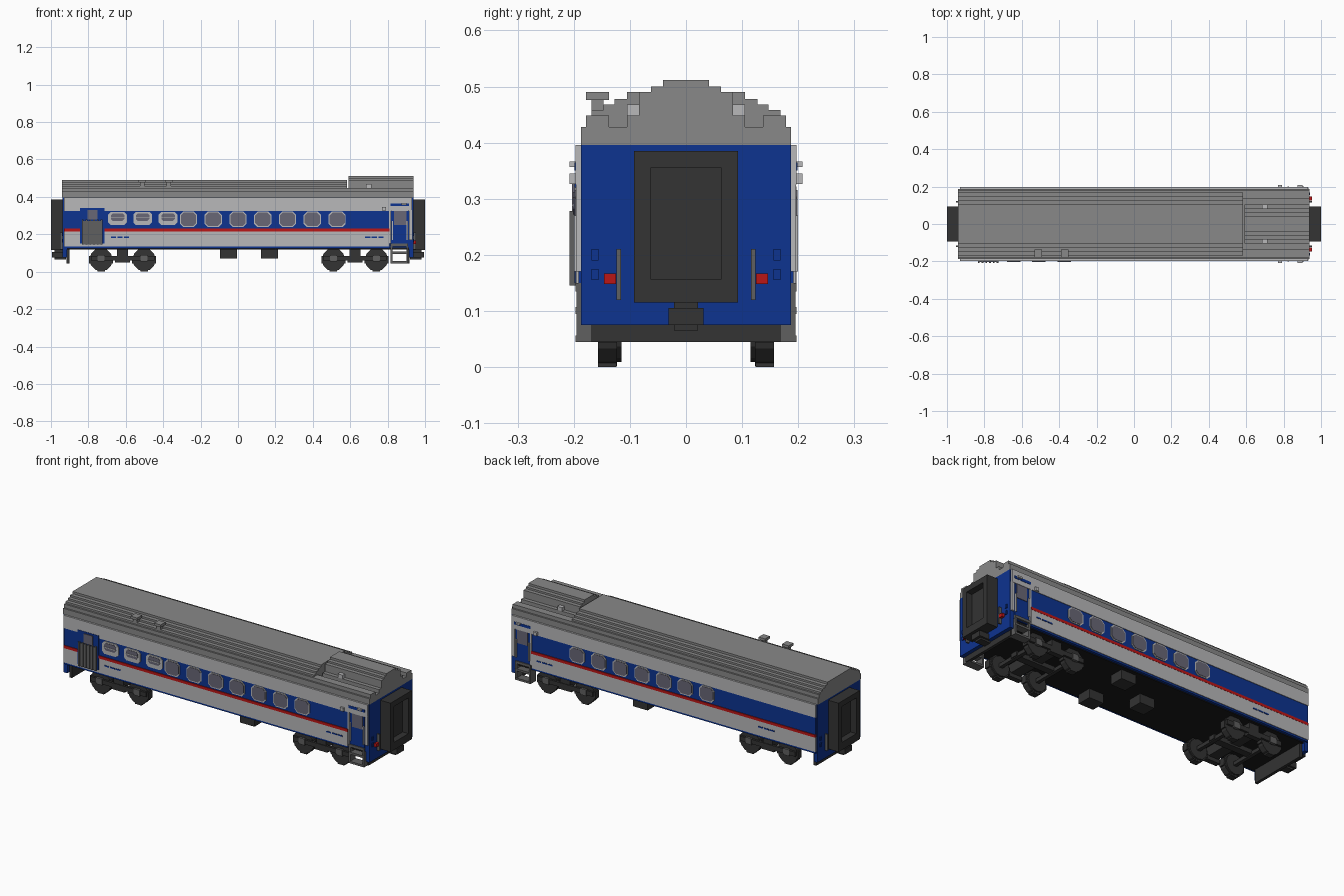
import bpy, bmesh, math
from mathutils import Vector

if "Cube" in bpy.data.objects:
    bpy.data.objects.remove(bpy.data.objects["Cube"])


def material(name, r, g, b):
    m = bpy.data.materials.new(name)
    m.use_nodes = True
    m.diffuse_color = (r, g, b, 1)
    m.node_tree.nodes["Principled BSDF"].inputs["Base Color"].default_value = (r, g, b, 1)
    return m


LIGHT = material("light grey", .48, .48, .49)
ROOF = material("roof grey", .25, .25, .25)
BLUE = material("deep blue", .004, .033, .28)
RED = material("signal red", .5, .008, .008)
DARK = material("dark rubber", .033, .033, .033)
BLACK = material("underside black", .011, .011, .011)
STEEL = material("steel grey", .115, .115, .115)
GLASS = material("window grey", .14, .135, .18)


def finish(bm, name, mat):
    bmesh.ops.recalc_face_normals(bm, faces=bm.faces)
    me = bpy.data.meshes.new(name)
    bm.to_mesh(me)
    bm.free()
    me.materials.append(mat)
    ob = bpy.data.objects.new(name, me)
    bpy.context.collection.objects.link(ob)
    return ob


def boxes(name, mat, *items):
    """One object of boxes, each given as x0, x1, y0, y1, z0, z1."""
    bm = bmesh.new()
    for b in items:
        vs = bmesh.ops.create_cube(bm, size=1)["verts"]
        for v in vs:
            v.co = Vector([(b[2*i] + b[2*i+1]) / 2 + v.co[i] * abs(b[2*i+1] - b[2*i]) for i in range(3)])
    return finish(bm, name, mat)


def sides(name, mat, *items):
    """Boxes repeated on both long sides."""
    return boxes(name, mat, *items, *[(a, b, -d, -c, e, f) for a, b, c, d, e, f in items])


def prism(name, mat, pts, axis, a, b):
    """Profile extruded along x (points y,z) or y (points x,z)."""
    bm = bmesh.new()
    place = (lambda p: (a, p[0], p[1])) if axis == "x" else (lambda p: (p[0], a, p[1]))
    face = bm.faces.new([bm.verts.new(place(p)) for p in pts])
    new = bmesh.ops.extrude_face_region(bm, geom=[face])["geom"]
    shift = Vector((b - a, 0, 0)) if axis == "x" else Vector((0, b - a, 0))
    bmesh.ops.translate(bm, vec=shift, verts=[v for v in new if isinstance(v, bmesh.types.BMVert)])
    return finish(bm, name, mat)


def roof(name, steps, base, x0, x1):
    """Stepped roof from (half width, top height) pairs, outside to middle."""
    half, z = [], base
    for y, top in steps:
        half += [(y, z), (y, top)]
        z = top
    prism(name, ROOF, half + [(-y, z) for y, z in reversed(half)], "x", x0, x1)


def octagon(cx, cz, w, h, c):
    q = [(w, h - c), (w - c, h), (c - w, h), (-w, h - c), (-w, c - h), (c - w, -h), (w - c, -h), (w, c - h)]
    return [(cx + x, cz + z) for x, z in q]


# Body shell with coloured side bands
boxes("body_shell", BLUE, (-.932, .932, -.187, .187, .13, .396))
boxes("floor_underside", BLACK, (-.93, .93, -.18, .18, .12, .131))
sides("lower_side_panel", LIGHT, (-.93, .81, .187, .197, .135, .215))
sides("red_stripe", RED, (-.93, .81, .187, .198, .215, .23))
sides("blue_side_band", BLUE, (-.93, .81, .187, .194, .23, .325))
sides("upper_side_panel", LIGHT, (-.93, .93, .187, .197, .325, .396))
sides("lower_side_sill", BLUE, (-.93, .81, .18, .194, .125, .135))
sides("number_dashes", BLUE, *[(x + i * .035, x + i * .035 + .028, .197, .199, .18, .187)
                              for x in (-.68, .68) for i in range(3)])

# Stepped roof: long low part and taller equipment part
LOW = [(.187, .428), (.178, .448), (.168, .458), (.147, .468), (.127, .478), (.105, .49)]
roof("main_roof", LOW, .396, -.94, .582)
roof("tall_roof_base", [(.187, .428)], .396, .582, .937)
sides("roof_shelf", ROOF, (.582, .937, .137, .178, .428, .448))
roof("tall_roof_hump", [(.105, .448), (.084, .49), (.0625, .5), (.041, .512)], .428, .592, .937)
sides("roof_shelf_block", LIGHT, (.685, .715, .084, .105, .448, .468))
for x in (-.513, -.369):
    boxes("roof_vent", ROOF, (x - .012, x + .012, -.168, -.147, .455, .476),
          (x - .02, x + .02, -.178, -.137, .476, .49))

# Windows
WINDOWS = [-.265 + .1325 * i for i in range(7)]
for s in (-1, 1):
    for x in WINDOWS:
        prism("window_frame", LIGHT, octagon(x, .28, .046, .042, .018), "y", s * .194, s * .197)
        prism("window_pane", GLASS, octagon(x, .28, .041, .036, .016), "y", s * .196, s * .199)
for x in (-.644, -.51, -.374):
    prism("wide_window_frame", LIGHT, octagon(x, .285, .05, .035, .014), "y", -.194, -.199)
    prism("wide_window_pane", GLASS, octagon(x, .292, .036, .02, .01), "y", -.198, -.201)
    boxes("wide_window_rail", LIGHT, (x - .036, x + .036, -.203, -.199, .286, .291))

# Side gate with ribs on the front
boxes("side_gate_surround", BLUE, (-.845, -.715, -.199, -.19, .15, .34))
boxes("side_gate", STEEL, (-.835, -.725, -.204, -.197, .145, .272),
      *[(-.835 + i * .02, -.825 + i * .02, -.208, -.2, .145, .278) for i in range(6)])
boxes("side_gate_window", GLASS, (-.805, -.75, -.203, -.197, .278, .33))

# Entrance doors, hinge strips, lamps and steps
sides("entrance_door", BLUE, (.82, .91, .187, .192, .15, .36))
sides("entrance_window", GLASS, (.835, .9, .191, .195, .25, .35))
sides("entrance_top_panel", BLUE, (.815, .915, .19, .1985, .35, .365))
sides("entrance_edge_strip", LIGHT, (.915, .932, .187, .196, .17, .33), (.808, .818, .187, .196, .15, .33))
sides("entrance_handrail", LIGHT, (.822, .828, .192, .2, .17, .27), (.902, .908, .192, .2, .17, .27))
sides("marker_lamp", LIGHT, (.77, .79, .197, .208, .326, .345), (.875, .9, .197, .208, .357, .366))
sides("entrance_steps", STEEL, (.815, .91, .15, .197, .045, .056), (.815, .91, .155, .197, .095, .107),
      (.815, .825, .15, .195, .045, .14), (.9, .91, .15, .195, .045, .14),
      (.815, .91, .16, .197, .135, .15))

# Both ends: blue end sheet, gangway, coupler, poles
for s in (-1, 1):
    def end(name, mat, *items):
        boxes(name, mat, *[(*sorted((s * i[0], s * i[1])), *i[2:]) for i in items])

    end("end_sheet", BLUE, (.915, .937, -.187, .187, .075, .396))
    end("end_sheet_backing", DARK, (.9, .916, -.168, .168, .045, .12))
    end("gangway_back", DARK, (.936, .965, -.09, .09, .12, .38))
    end("gangway_frame", DARK, (.937, 1, -.093, -.063, .115, .385), (.937, 1, .063, .093, .115, .385),
        (.937, 1, -.063, .063, .355, .385), (.937, 1, -.063, .063, .115, .157))
    end("coupler", DARK, (.9, .995, -.031, .031, .075, .105), (.92, .98, -.021, .021, .065, .116))
    end("end_pole", STEEL, (.937, .953, .116, .124, .12, .21), (.937, .953, -.124, -.116, .12, .21))
    end("end_hatch", BLUE, *[(.937, .942, y - .006, y + .006, z, z + .02)
                             for y in (-.162, .162) for z in (.155, .19)])
sides("end_lamp", RED, (.937, .952, .125, .146, .148, .167))

# Bogies
for cx in (-.617, .625):
    boxes("bogie_frame", DARK, (cx - .03, cx + .03, -.15, .15, .07, .12), (cx - .13, cx + .13, -.02, .02, .06, .085))
    sides("bogie_side_frame", DARK, (cx - .17, cx + .17, .155, .168, .06, .085),
          (cx - .04, cx + .04, .14, .168, .05, .075), (cx - .03, cx + .03, .145, .165, .075, .125))
    for wx in (cx - .115, cx + .115):
        boxes("axle", DARK, (wx - .01, wx + .01, -.16, .16, .055, .075))
        sides("axle_box", STEEL, (wx - .018, wx + .018, .16, .172, .055, .09))
        for s in (-1, 1):
            for name, r, y, w in (("wheel", .062, .14, .034), ("wheel_flange", .055, .12, .01)):
                bpy.ops.mesh.primitive_cylinder_add(vertices=12, radius=r, depth=w,
                                                    location=(wx, s * y, .064), rotation=(math.pi / 2, 0, 0))
                bpy.context.object.name = name
                bpy.context.object.data.materials.append(DARK)
            # Square teeth give the wheel its blocky rim
            boxes("wheel_rim_blocks", DARK, (wx - .02, wx + .02, s * .124, s * .157, 0, .128),
                  (wx - .064, wx + .064, s * .124, s * .157, .044, .084))

# Underfloor equipment
for x, y in ((.168, -.12), (.168, .12), (-.05, 0)):
    boxes("underfloor_box", DARK, (x - .045, x + .045, y - .04, y + .04, .07, .122))
